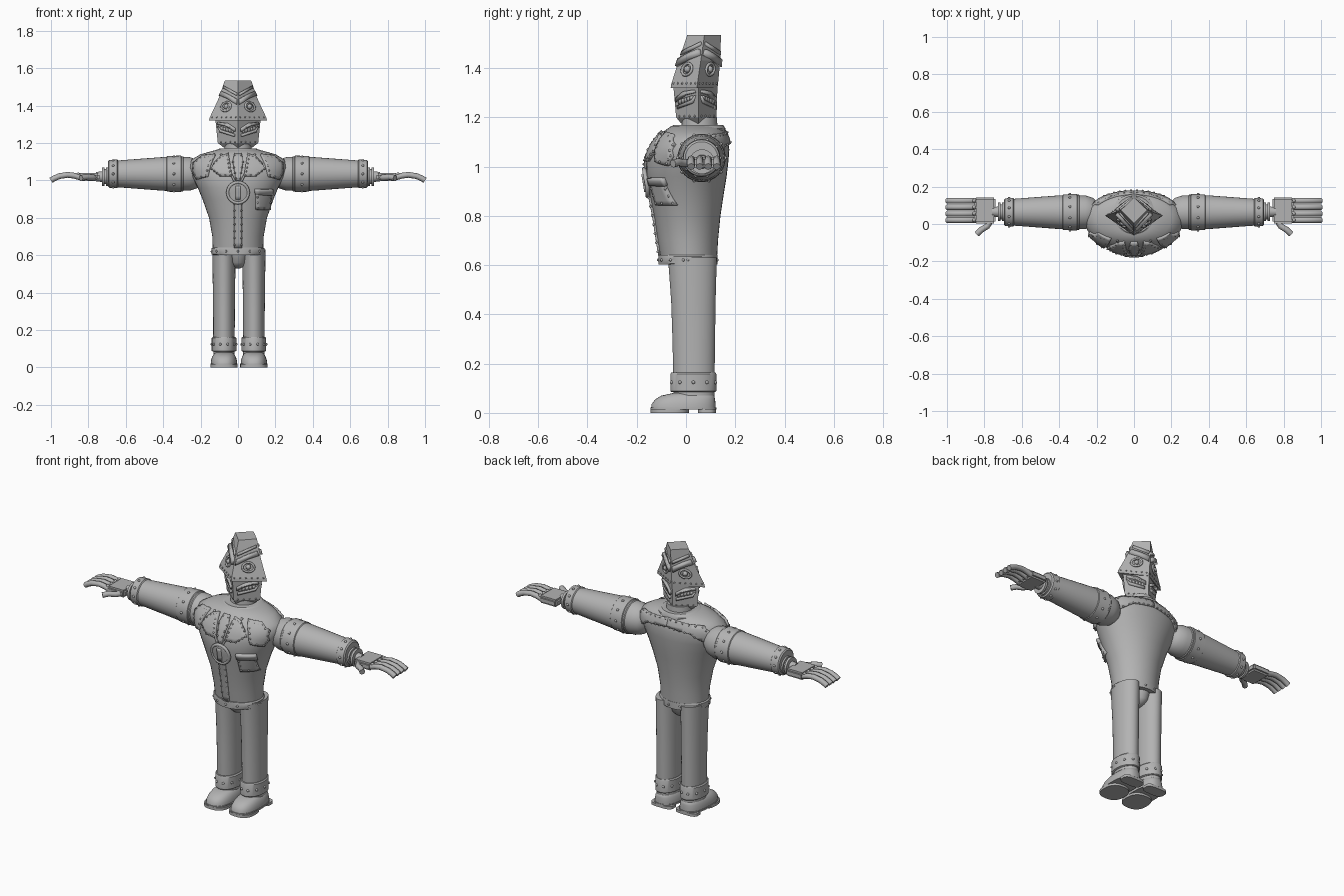
import bpy, bmesh, math
from mathutils import Vector, Matrix

cube = bpy.data.objects.get("Cube")
if cube:
    bpy.data.objects.remove(cube)

grey = bpy.data.materials.new("metal grey")
grey.use_nodes = True
grey.diffuse_color = (0.45, 0.45, 0.45, 1)
grey.node_tree.nodes["Principled BSDF"].inputs["Base Color"].default_value = (0.45, 0.45, 0.45, 1)


def finish(name, bm, angle=35):
    bmesh.ops.recalc_face_normals(bm, faces=bm.faces)
    me = bpy.data.meshes.new(name)
    bm.to_mesh(me)
    bm.free()
    me.materials.append(grey)
    ob = bpy.data.objects.new(name, me)
    bpy.context.collection.objects.link(ob)
    bpy.ops.object.select_all(action='DESELECT')
    ob.select_set(True)
    bpy.context.view_layer.objects.active = ob
    if angle:
        bpy.ops.object.shade_smooth_by_angle(angle=math.radians(angle))
    return ob


def loft(name, rings, angle=35):
    bm = bmesh.new()
    rows = [[bm.verts.new(p) for p in r] for r in rings]
    n = len(rows[0])
    for a, b in zip(rows, rows[1:]):
        for i in range(n):
            bm.faces.new((a[i], a[(i + 1) % n], b[(i + 1) % n], b[i]))
    bm.faces.new(rows[0][::-1])
    bm.faces.new(rows[-1])
    return finish(name, bm, angle)


def oval(z, rx, yf, yb, cx=0, n=40, p=1.0):
    # horizontal ring; p below 1 makes it squarer
    def sq(v):
        return math.copysign(abs(v) ** p, v)
    ts = [2 * math.pi * i / n for i in range(n)]
    return [Vector((cx + rx * sq(math.cos(t)), (yf + yb) / 2 + (yb - yf) / 2 * sq(math.sin(t)), z)) for t in ts]


def xring(x, r, y=0.063, z=1.035, n=32):
    ts = [2 * math.pi * i / n for i in range(n)]
    return [Vector((x, y + r * math.cos(t), z + r * math.sin(t))) for t in ts]


def tube(name, pts, r, cyclic=False):
    cu = bpy.data.curves.new(name, 'CURVE')
    cu.dimensions = '3D'
    cu.bevel_depth = r
    cu.bevel_resolution = 2
    cu.use_fill_caps = True
    sp = cu.splines.new('POLY')
    sp.points.add(len(pts) - 1)
    for q, p in zip(sp.points, pts):
        q.co = (*p, 1)
    sp.use_cyclic_u = cyclic
    sp.use_smooth = True
    cu.materials.append(grey)
    ob = bpy.data.objects.new(name, cu)
    bpy.context.collection.objects.link(ob)


rivets = bmesh.new()


def rivet(p, r=0.006):
    bmesh.ops.create_icosphere(rivets, subdivisions=1, radius=r, matrix=Matrix.Translation(p))


def patch(name, outline, place, thick=0.02, cell=0.02, studs=0, cut=True):
    # flat outline sliced into a grid, then wrapped on a surface
    bm = bmesh.new()
    bm.faces.new([bm.verts.new((a, 0, b)) for a, b in outline])
    if cut:
        for axis in (0, 2):
            vals = [o[axis // 2] for o in outline]
            k = min(vals) + cell
            while k < max(vals):
                co, no = Vector(), Vector()
                co[axis], no[axis] = k, 1
                bmesh.ops.bisect_plane(bm, geom=bm.verts[:] + bm.edges[:] + bm.faces[:], plane_co=co, plane_no=no)
                k += cell
    for v in bm.verts:
        v.co = place(v.co.x, v.co.z)
    ob = finish(name, bm)
    mod = ob.modifiers.new("thickness", 'SOLIDIFY')
    mod.thickness, mod.offset = thick, 0
    if studs:
        c = sum((Vector(o) for o in outline), Vector((0, 0))) / len(outline)
        for a, b in zip(outline, outline[1:] + outline[:1]):
            a, b = Vector(a), Vector(b)
            k = max(1, round((b - a).length / studs))
            for i in range(k):
                q = c + (a.lerp(b, i / k) - c) * 0.88
                p = place(*q)
                rivet(p + (p - Vector((0, 0.02, p.z))).normalized() * thick / 2)
    return ob


def sample(table, z):
    for a, b in zip(table, table[1:]):
        if z <= b[0]:
            t = max(0, (z - a[0]) / (b[0] - a[0]))
            return [p + (q - p) * t for p, q in zip(a[1:], b[1:])]
    return table[-1][1:]


# torso: height, half width, front, back
TORSO = [(.61, .134, -.10, .125), (.70, .137, -.115, .13), (.80, .155, -.13, .14), (.90, .19, -.15, .155),
         (.96, .215, -.16, .165), (1.02, .245, -.16, .172), (1.07, .262, -.145, .176), (1.11, .25, -.12, .17),
         (1.14, .20, -.095, .158), (1.165, .11, -.06, .14)]
loft("torso", [oval(*r) for r in TORSO], 50)


def chest(x, z):
    rx, yf, yb = sample(TORSO, z)
    return Vector((x, (yf + yb) / 2 - (yb - yf) / 2 * math.sqrt(max(0.03, 1 - (x / rx) ** 2)), z))


def back(x, z):
    rx, yf, yb = sample(TORSO, z)
    return Vector((x, (yf + yb) / 2 + (yb - yf) / 2 * math.sqrt(max(0.03, 1 - (x / rx) ** 2)), z))


# neck, collar, belt, hips
loft("neck", [oval(1.14, .075, -.02, .13), oval(1.2, .07, -.015, .125)])
loft("collar", [oval(1.135, .13, -.07, .16), oval(1.155, .125, -.065, .16), oval(1.17, .10, -.05, .15)])
belt = [oval(z, rx, -.112, .128) for z, rx in ((.602, .135), (.606, .142), (.636, .142), (.642, .135))]
loft("belt", belt)
for p in belt[1][::3]:
    rivet(p + Vector((0, 0, .015)), .007)
loft("hips", [oval(z, r, .02 - r * 1.2, .03 + r * 1.2) for z, r in ((.53, .012), (.54, .035), (.56, .053), (.61, .065))], 60)

# chest fly strip, emblem disc and buckle
patch("fly_strip", [(-.02, .64), (.02, .64), (.02, .89), (-.02, .89)], chest, .016, .03, .04)
circle = [(.055 * math.cos(t * math.pi / 12), .935 + .055 * math.sin(t * math.pi / 12)) for t in range(24)]
patch("emblem_disc", circle, chest, .028)
tube("emblem_rim", [chest(a, b) - Vector((0, .01, 0)) for a, b in circle], .009, True)
patch("emblem_bar", [(-.012, .90), (.012, .90), (.012, .97), (-.012, .97)], chest, .04)
patch("tie", [(-.012, 1.0), (.012, 1.0), (.028, 1.1), (.018, 1.14), (-.018, 1.14), (-.028, 1.1)], chest, .022, .02, .03)
patch("pocket", [(.095, .845), (.165, .845), (.172, .945), (.092, .945)], chest, .024, .02, .03)
patch("pocket_flap", [(.09, .925), (.175, .925), (.178, .955), (.088, .955)], chest, .036)

for s, side in ((1, "left"), (-1, "right")):
    # lapels and shoulder yokes
    def m(pts):
        return [(s * a, b) for a, b in pts]
    lapel = m([(.03, 1.02), (.09, 1.02), (.14, 1.06), (.125, 1.09), (.09, 1.125), (.05, 1.14)])
    yoke = m([(.16, 1.02), (.215, 1.005), (.235, 1.04), (.235, 1.09), (.19, 1.125), (.12, 1.135), (.145, 1.08)])
    patch(side + "_lapel", lapel, chest, .026, .02, .025)
    patch(side + "_front_yoke", yoke, chest, .024, .02, .025)
    patch(side + "_back_yoke", m([(.0, 1.1), (.13, 1.085), (.215, 1.03), (.235, 1.09), (.19, 1.125), (.0, 1.145)]), back, .018, .02, .035)
    tube(side + "_opening_piping", [chest(s * (.01 + .08 * t), .98 + .16 * t) - Vector((0, .006, 0)) for t in (0, .2, .4, .6, .8, 1)], .006)

    # arm
    loft(side + "_shoulder", [xring(s * x, r) for x, r in ((.19, .05), (.22, .077), (.26, .09), (.31, .09))], 60)
    loft(side + "_sleeve", [xring(s * x, r) for x, r in ((.285, .085), (.295, .094), (.40, .09), (.69, .068))])
    for name, x0, x1, r0, r1 in (("upper_band", .30, .385, .098, .095), ("cuff_band", .64, .695, .077, .074)):
        loft(side + "_" + name, [xring(s * x0, r0 - .008), xring(s * (x0 + .006), r0), xring(s * (x1 - .006), r1), xring(s * x1, r1 - .008)])
        for p in xring(s * (x0 + x1) / 2, (r0 + r1) / 2, n=10):
            rivet(p, .008)
    loft(side + "_wrist", [xring(s * x, r, .065, 1.02) for x, r in
         ((.68, .05), (.705, .05), (.705, .04), (.715, .04), (.715, .05), (.728, .05), (.728, .028), (.76, .025))])

    # hand
    bm = bmesh.new()
    bmesh.ops.create_cube(bm, size=1, matrix=Matrix.Translation((s * .797, .073, 1.018)) @ Matrix.Diagonal((.115, .14, .042, 1)))
    bmesh.ops.bevel(bm, geom=bm.edges[:], offset=.01, segments=2, affect='EDGES')
    finish(side + "_palm", bm)
    for i in range(4):
        y = .021 + .0345 * i
        tube(f"{side}_finger_{i + 1}", [(s * x, y, z) for x, z in ((.84, 1.015), (.875, 1.025), (.91, 1.03), (.955, 1.023), (.985, 1.01), (1.0, 1.0))], .0155)
        rivet(Vector((s * .855, y, 1.033)), .011)
    tube(side + "_thumb", [(s * .765, .02, 1.015), (s * .785, -.012, 1.015), (s * .815, -.03, 1.018), (s * .84, -.053, 1.012)], .016)

    # leg, cuff, shoe
    cx = .005 + s * .08
    loft(side + "_leg", [oval(.07, .057, -.05, .115, cx), oval(.3, .058, -.055, .118, cx), oval(.45, .06, -.06, .12, cx), oval(.63, .062, -.073, .125, cx)])
    cuff = [oval(z, r, -.03 - r / 2, .09 + r / 2, cx) for z, r in ((.085, .06), (.089, .066), (.158, .066), (.164, .06))]
    loft(side + "_leg_cuff", cuff)
    for p in cuff[1][::4]:
        rivet(p + Vector((0, 0, .035)), .008)
    loft(side + "_shoe", [oval(z, r, f, b, cx, p=.8) for z, r, f, b in
         ((.014, .07, -.142, .12), (.035, .07, -.14, .12), (.055, .064, -.125, .118), (.07, .056, -.10, .115), (.08, .045, -.055, .10))], 60)
    loft(side + "_sole", [oval(z, .073, -.145, .012, cx, p=.8) for z in (0, .016)])
    loft(side + "_heel", [oval(z, .068, .048, .122, cx, p=.6) for z in (0, .016)])
    loft(side + "_welt", [oval(z, .073, -.145, .123, cx, p=.8) for z in (.013, .022)])

# head: height, half width, front, side corner y, back
CROWN = [(1.32, .155, -.062, .045, .128), (1.335, .152, -.06, .046, .13), (1.43, .107, -.03, .06, .139), (1.535, .07, .005, .075, .142)]
JAW = [(1.175, .075, -.02, .05, .108), (1.20, .108, -.04, .05, .124), (1.335, .122, -.052, .05, .128)]


def diamond(z, w, f, c, b):
    return [Vector(p) for p in ((0, f, z), (w, c, z), (0, b, z), (-w, c, z))]


loft("jaw", [diamond(*r) for r in JAW], 0)
loft("crown", [diamond(*r) for r in CROWN], 0)

# four matching face panels around the diamond head
for s in (1, -1):
    for front in (True, False):
        tag = ("left" if s > 0 else "right") + ("_front_" if front else "_back_")

        def panel(u, z, out=0.0):
            w, f, c, b = sample(CROWN if z > 1.325 else JAW, z)
            a, e = Vector((0, f if front else b, z)), Vector((s * w, c, z))
            d = e - a
            n = Vector((d.y, -d.x, 0)).normalized()
            if n.x * s < 0:
                n = -n
            return a.lerp(e, u) + n * out

        patch(tag + "brow", [(.04, 1.405), (.5, 1.435), (.95, 1.452), (.9, 1.475), (.5, 1.46), (.04, 1.435)], panel, .03, cut=False)
        patch(tag + "upper_brow", [(.05, 1.452), (.9, 1.492), (.9, 1.505), (.05, 1.468)], panel, .016, cut=False)
        ring = [(.5 + .2 * math.cos(t * math.pi / 8), 1.395 + .024 * math.sin(t * math.pi / 8)) for t in range(16)]
        tube(tag + "eye_rim", [panel(u, z, .004) for u, z in ring], .006, True)
        rivet(panel(.5, 1.395, .002), .016)
        patch(tag + "upper_lip", [(.12, 1.262), (.5, 1.29), (.9, 1.3), (.85, 1.312), (.45, 1.306), (.12, 1.28)], panel, .022, cut=False)
        patch(tag + "lower_lip", [(.15, 1.235), (.8, 1.258), (.9, 1.29), (.78, 1.272), (.15, 1.248)], panel, .02, cut=False)
        for i in range(5):
            u = .2 + .12 * i
            patch(f"{tag}tooth_{i + 1}", [(u, 1.247 + .03 * u), (u + .1, 1.25 + .03 * u), (u + .1, 1.268 + .03 * u), (u, 1.265 + .03 * u)], panel, .012, cut=False)
        for i in range(6):
            rivet(panel(.08 + .168 * i, 1.338), .005)
        for i in range(4):
            rivet(panel(.15 + .23 * i, 1.205), .005)

finish("rivets", rivets, 60)
